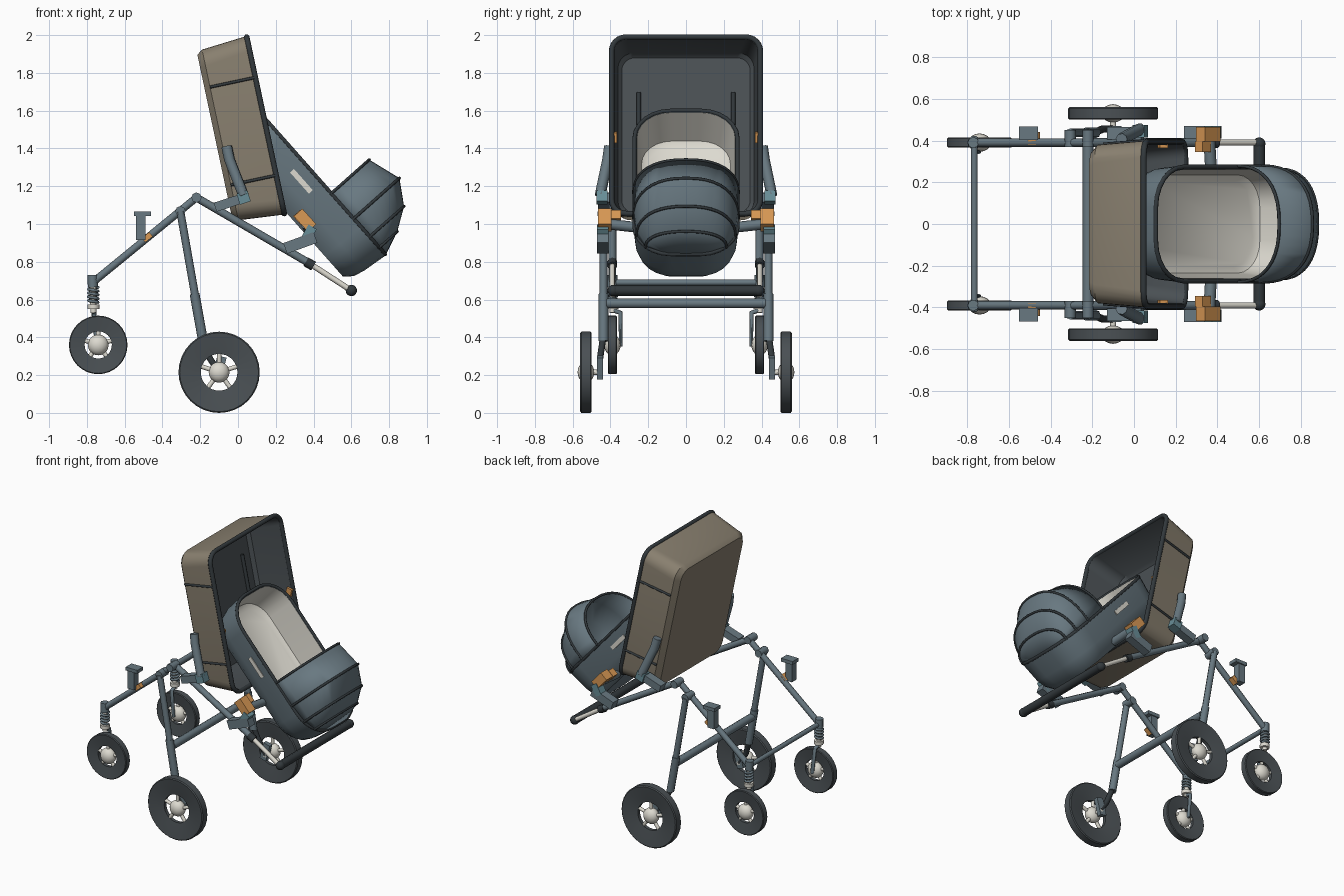
import bpy, bmesh, math
from mathutils import Vector, Matrix

cube = bpy.data.objects.get("Cube")
if cube:
    bpy.data.objects.remove(cube, do_unlink=True)


def material(name, rgb):
    m = bpy.data.materials.new(name)
    m.use_nodes = True
    m.diffuse_color = (*rgb, 1)
    m.node_tree.nodes["Principled BSDF"].inputs["Base Color"].default_value = (*rgb, 1)
    return m


BLUE = material("blue grey", (.14, .19, .22))
TAN = material("tan fabric", (.25, .215, .16))
COAL = material("charcoal", (.068, .08, .088))
DARK = material("dark trim", (.032, .04, .045))
CREAM = material("cream", (.72, .70, .63))
ORANGE = material("orange", (.70, .32, .09))
TEAL = material("teal", (.14, .27, .31))


def finish(name, mesh, mats, angle=35):
    for m in mats:
        mesh.materials.append(m)
    mesh.shade_smooth()
    mesh.set_sharp_from_angle(angle=math.radians(angle))
    ob = bpy.data.objects.new(name, mesh)
    bpy.context.collection.objects.link(ob)
    return ob


def from_bmesh(name, bm, mats):
    bmesh.ops.remove_doubles(bm, verts=bm.verts, dist=.0002)
    bmesh.ops.recalc_face_normals(bm, faces=bm.faces)
    mesh = bpy.data.meshes.new(name)
    bm.to_mesh(mesh)
    bm.free()
    return finish(name, mesh, mats)


def loft(name, rings, mats, bands=None, caps=(None, None), closed=True):
    """Skin a list of rings; bands and caps hold material slots."""
    bm = bmesh.new()
    rows = [[bm.verts.new(p) for p in ring] for ring in rings]
    n = len(rows[0])
    for k, (a, b) in enumerate(zip(rows, rows[1:])):
        for i in range(n if closed else n - 1):
            j = (i + 1) % n
            f = bm.faces.new((a[i], a[j], b[j], b[i]))
            f.material_index = bands[k] if bands else 0
    for row, slot in zip((rows[0], rows[-1]), caps):
        if slot is not None:
            bm.faces.new(row).material_index = slot
    return from_bmesh(name, bm, mats)


def tube(name, pts, r, mat, cyclic=False):
    cu = bpy.data.curves.new(name, "CURVE")
    cu.dimensions = "3D"
    cu.bevel_depth, cu.bevel_resolution, cu.use_fill_caps = r, 2, True
    sp = cu.splines.new("POLY")
    sp.points.add(len(pts) - 1)
    for p, co in zip(sp.points, pts):
        p.co = (*co, 1)
    sp.use_cyclic_u = cyclic
    tmp = bpy.data.objects.new(name, cu)
    bpy.context.collection.objects.link(tmp)
    dg = bpy.context.evaluated_depsgraph_get()
    mesh = bpy.data.meshes.new_from_object(tmp.evaluated_get(dg))
    bpy.data.objects.remove(tmp, do_unlink=True)
    bpy.data.curves.remove(cu)
    mesh.materials.clear()
    return finish(name, mesh, [mat], 50)


def box(name, center, size, mat, tilt=0, turn=0):
    bm = bmesh.new()
    m = (Matrix.Translation(center) @ Matrix.Rotation(turn, 4, "Z")
         @ Matrix.Rotation(math.radians(tilt), 4, "Y") @ Matrix.Diagonal((*size, 1)))
    bmesh.ops.create_cube(bm, size=1, matrix=m)
    return from_bmesh(name, bm, [mat])


def ball(name, center, r, mat, squash=1):
    bm = bmesh.new()
    m = Matrix.Translation(center) @ Matrix.Diagonal((1, squash, 1, 1))
    bmesh.ops.create_uvsphere(bm, u_segments=16, v_segments=10, radius=r, matrix=m)
    return from_bmesh(name, bm, [mat])


def frame(x, z, ux, uz, nx, nz):
    """Tilted frame: along, across (y), normal."""
    return lambda a, y, d: Vector((x + a * ux + d * nx, y, z + a * uz + d * nz))


def rounded(fr, mid, hu, hw, r, d, n=6):
    pts = []
    for q, (su, sw) in enumerate(((1, 1), (-1, 1), (-1, -1), (1, -1))):
        for i in range(n + 1):
            t = math.pi / 2 * (q + i / n)
            pts.append(fr(mid + su * (hu - r) + r * math.cos(t),
                          sw * (hw - r) + r * math.sin(t), d))
    return pts


# Tilted seat shell: tan outside, charcoal inside
shell = frame(.1455, 1.5225, .208, -.978, -.978, -.208)
outer = [(.44, .345, .07, .275), (.462, .38, .09, .245), (.483, .40, .08, 0)]
inner = [(.465, .382, .07, 0), (.44, .36, .08, .235), (.42, .34, .07, .258)]
loft("seat_shell", [rounded(shell, 0, *s) for s in outer + inner],
     [TAN, COAL], (0, 0, 1, 1, 1), (0, 1))
tube("shell_rim", rounded(shell, 0, .478, .394, .076, 0), .015, DARK, True)

# Bassinet: blue grey outside, cream lining
cot = frame(.10, 1.605, .663, -.748, .748, .663)
outer = [(.45, .215, .15, -.245), (.485, .25, .18, -.2), (.5, .268, .19, -.14), (.515, .28, .2, 0)]
inner = [(.495, .26, .18, 0), (.47, .235, .16, -.2), (.44, .205, .14, -.22)]
loft("bassinet", [rounded(cot, .515, *s) for s in outer + inner],
     [BLUE, CREAM], (0, 0, 0, 0, 1, 1), (0, 1))
tube("bassinet_rim", rounded(cot, .515, .508, .273, .195, 0), .011, DARK, True)


# Folding hood with ribs
def arch(u, h, w, n=20):
    pts = []
    for i in range(n + 1):
        t = math.pi * i / n
        c, s = math.cos(t), math.sin(t)
        pts.append(cot(u, w * math.copysign(abs(c) ** .85, c), h * max(s, 0) ** .85))
    return pts


stations = [(.593, .27, .278), (.772, .325, .278), (.90, .244, .262), (.976, .129, .215), (1.025, .01, .1)]
hood = loft("hood", [arch(*s) for s in stations], [BLUE], closed=False)
solid = hood.modifiers.new("thickness", "SOLIDIFY")
solid.thickness = .008
for s in stations[:4]:
    tube("hood_rib", arch(*s), .008, DARK)


# Wheels: dished tyre, spokes and hub
def wheel(name, x, y, z, r, hole, half):
    n = 32
    profile = [(hole, -.012), (r * .72, -half * .75), (r * .97, -half), (r, -half * .8),
               (r, half * .8), (r * .97, half), (r * .72, half * .75), (hole, .012), (hole, -.012)]
    rings = [[(x + pr * math.cos(math.tau * i / n), y + py, z + pr * math.sin(math.tau * i / n))
              for i in range(n)] for pr, py in profile]
    loft(name + "_tyre", rings, [COAL])
    for i in range(5):
        t = math.tau * (i + .25) / 5
        tube(name + "_spoke", [(x, y, z), (x + (hole + .01) * math.cos(t), y, z + (hole + .01) * math.sin(t))],
             .012, CREAM)
    ball(name + "_hub", (x, y, z), .055, CREAM, .8)


# Everything that repeats on both sides
for s, side in ((1, "back"), (-1, "front")):
    def pt(x, y, z):
        return (x, s * y, z)

    def bar(name, pts, r, mat):
        return tube(side + "_" + name, [pt(*p) for p in pts], r, mat)

    def block(name, c, size, mat, tilt=0, turn=0):
        return box(side + "_" + name, pt(*c), size, mat, tilt, s * turn)

    wheel(side + "_large_wheel", -.10, s * .53, .215, .215, .097, .03)
    wheel(side + "_small_wheel", -.74, s * .39, .36, .155, .072, .024)

    # Main frame tubes and joints
    bar("handle_tube", [(-.22, .39, 1.14), (.39, .39, .785)], .021, BLUE)
    bar("handle_extension", [(.38, .39, .79), (.60, .39, .648)], .015, CREAM)
    bar("handle_collar", [(.36, .39, .80), (.40, .39, .777)], .026, DARK)
    ball(side + "_handle_end", pt(.60, .385, .648), .03, DARK)
    bar("wheel_arm", [(-.22, .39, 1.14), (-.305, .39, 1.07), (-.77, .39, .69)], .02, BLUE)
    for x, z in ((-.22, 1.14), (-.305, 1.068)):
        bar("joint", [(x, .37, z), (x, .45, z)], .027, BLUE)
    bar("upper_leg", [(-.305, .437, 1.065), (-.225, .437, .61)], .021, BLUE)
    bar("lower_leg", [(-.23, .437, .63), (-.185, .437, .38)], .026, BLUE)

    # Large wheel suspension
    bar("swing_arm", [(-.185, .44, .39), (-.15, .455, .29), (-.10, .455, .215)], .018, DARK)
    block("axle_block", (-.10, .455, .24), (.05, .03, .12), BLUE, 15)
    bar("axle", [(-.10, .44, .215), (-.10, .53, .215)], .014, CREAM)

    # Small wheel strut, spring and fork
    bar("strut", [(-.77, .39, .72), (-.765, .39, .53)], .016, CREAM)
    bar("strut_top", [(-.77, .39, .73), (-.768, .39, .665)], .027, BLUE)
    bar("spring", [(-.766 + .025 * math.cos(i * math.pi / 5), .39 + .025 * math.sin(i * math.pi / 5),
                    .585 + .002 * i) for i in range(41)], .008, BLUE)
    bar("strut_foot", [(-.765, .39, .575), (-.765, .39, .55)], .032, CREAM)
    bar("fork", [(-.765, .39, .545), (-.763, .348, .53), (-.745, .345, .36), (-.74, .39, .36)], .013, BLUE)

    # Accessory bracket on the arm
    block("accessory_post", (-.515, .435, .98), (.05, .05, .13), BLUE)
    block("accessory_plate", (-.505, .435, 1.055), (.09, .065, .024), BLUE)
    block("accessory_clip", (-.48, .41, .93), (.05, .06, .03), ORANGE, -39)

    # Shell support, straps and catches
    bar("shell_arm", [(-.06, .405, 1.41), (-.045, .415, 1.34), (.03, .455, 1.15)], .029, BLUE)
    block("shell_bracket", (-.04, .435, 1.115), (.17, .06, .05), BLUE, -18)
    block("shell_latch", (.03, .445, 1.14), (.06, .06, .06), TEAL, -18)
    for a in (-.259, .271):
        tube(side + "_shell_strap", [shell(a, s * .401, 0), shell(a, s * .382, .245)], .008, DARK)
    box(side + "_shell_catch", shell(.06, s * .375, .02), (.04, .02, .055), ORANGE, 12)
    tube(side + "_back_rail", [shell(-.23, s * .25, .245), shell(.2, s * .25, .245)], .012, DARK)

    # Bassinet mount and side trim
    block("mount_release", (.355, .43, 1.02), (.11, .07, .06), ORANGE, 48)
    block("mount_button", (.33, .37, 1.035), (.06, .05, .05), ORANGE, 48)
    bar("mount_arm", [(.36, .42, 1.0), (.37, .24, .98)], .028, BLUE)
    block("mount_bracket", (.33, .44, .90), (.17, .06, .06), BLUE, -20)
    block("mount_clip", (.375, .44, .95), (.05, .06, .08), TEAL, 30)
    trim = cot(.44, s * .276, -.075)
    box(side + "_light_trim", trim, (.15, .008, .028), CREAM, 48.4)

# Cross bars
for name, x, z, half, r, mat in (("handle_grip", .60, .648, .38, .028, DARK),
                                 ("leg_crossbar", -.22, .58, .42, .026, BLUE),
                                 ("arm_crossbar", -.765, .69, .39, .016, BLUE)):
    tube(name, [(x, -half, z), (x, half, z)], r, mat)
